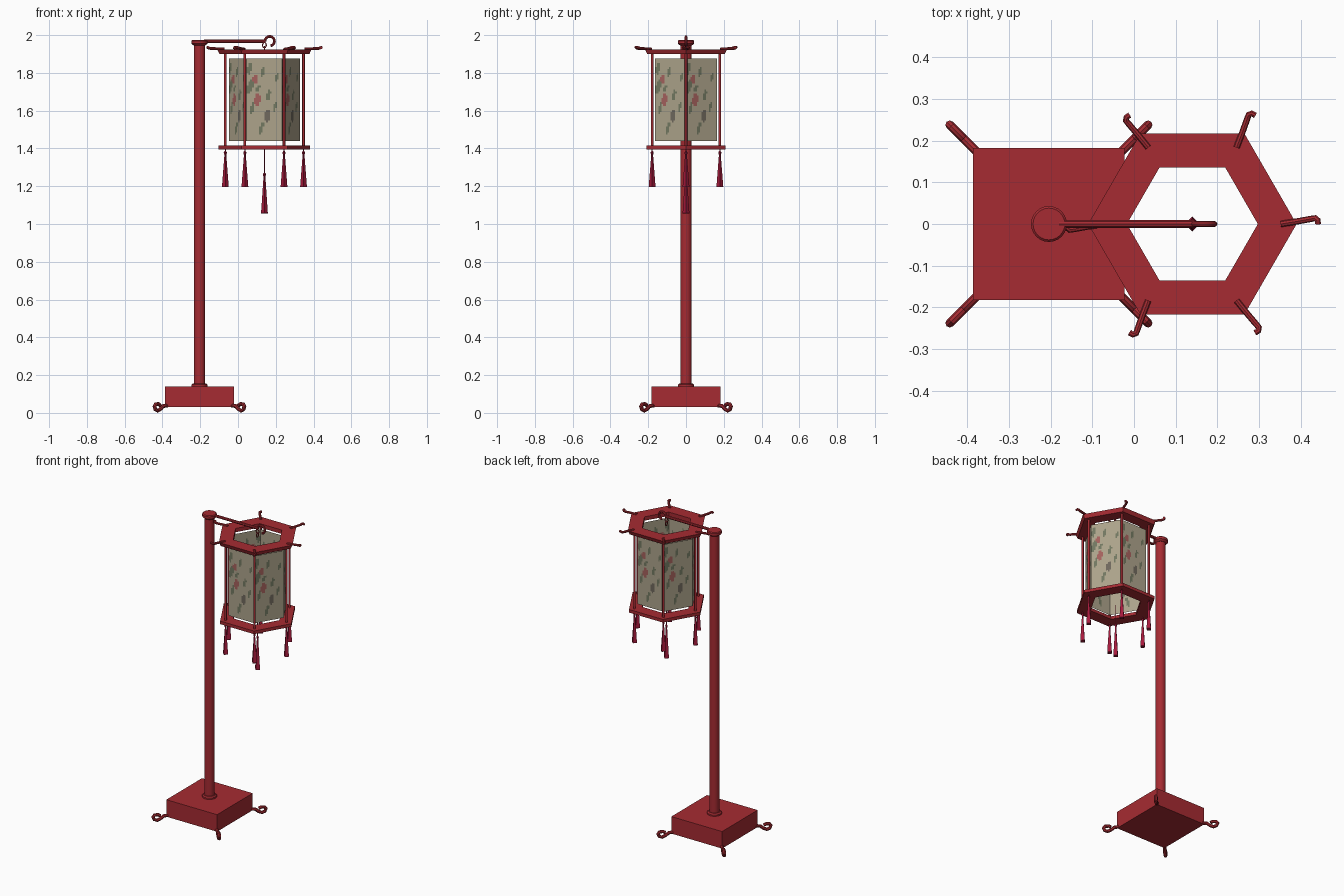
import bpy, bmesh, math
from mathutils import Matrix, Vector

cube = bpy.data.objects.get("Cube")
if cube:
    bpy.data.objects.remove(cube, do_unlink=True)

POLE_X, LAMP_X = -0.204, 0.14
PANEL_R, PANEL_LOW, PANEL_HIGH = 0.188, 1.44, 1.875


def material(name, r, g, b):
    m = bpy.data.materials.new(name)
    m.use_nodes = True
    m.diffuse_color = (r, g, b, 1)
    m.node_tree.nodes["Principled BSDF"].inputs["Base Color"].default_value = (r, g, b, 1)
    return m


red = material("red_lacquer", 0.38, 0.024, 0.032)
silk = material("tassel_silk", 0.38, 0.01, 0.045)
paper = material("paper", 0.42, 0.37, 0.26)
leaf = material("painted_leaf", 0.17, 0.19, 0.12)
petal = material("painted_petal", 0.38, 0.12, 0.11)
ink = material("painted_ink", 0.16, 0.14, 0.11)


def finish(bm, name, mats):
    bmesh.ops.recalc_face_normals(bm, faces=bm.faces)
    mesh = bpy.data.meshes.new(name)
    bm.to_mesh(mesh)
    bm.free()
    ob = bpy.data.objects.new(name, mesh)
    bpy.context.collection.objects.link(ob)
    for m in mats:
        mesh.materials.append(m)
    return ob


def smooth(ob):
    bpy.ops.object.select_all(action='DESELECT')
    ob.select_set(True)
    bpy.context.view_layer.objects.active = ob
    bpy.ops.object.shade_smooth_by_angle(angle=math.radians(40))


def lathe(name, profile, sides, x, y=0, mat=red, closed=False):
    """Turn (radius, z) points about a vertical axis; closed makes a hollow ring."""
    bm = bmesh.new()
    loops = []
    for r, z in profile:
        loops.append([bm.verts.new((x + r * math.cos(a), y + r * math.sin(a), z))
                      for a in (math.tau * i / sides for i in range(sides))])
    pairs = list(zip(loops, loops[1:]))
    if closed:
        pairs.append((loops[-1], loops[0]))
    else:
        bm.faces.new(loops[0])
        bm.faces.new(loops[-1])
    for low, high in pairs:
        for i in range(sides):
            j = (i + 1) % sides
            bm.faces.new((low[i], low[j], high[j], high[i]))
    ob = finish(bm, name, [mat])
    if sides > 6:
        smooth(ob)
    return ob


def tube(name, points, radius, cyclic=False):
    """Round rod along a path, converted to a mesh."""
    curve = bpy.data.curves.new(name, 'CURVE')
    curve.dimensions = '3D'
    curve.bevel_depth = radius
    curve.bevel_resolution = 2
    curve.use_fill_caps = True
    spline = curve.splines.new('POLY')
    spline.points.add(len(points) - 1)
    for p, co in zip(spline.points, points):
        p.co = (*co, 1)
    spline.use_cyclic_u = cyclic
    curve.materials.append(red)
    ob = bpy.data.objects.new(name, curve)
    bpy.context.collection.objects.link(ob)
    bpy.ops.object.select_all(action='DESELECT')
    ob.select_set(True)
    bpy.context.view_layer.objects.active = ob
    bpy.ops.object.convert(target='MESH')
    smooth(bpy.context.object)


def around(angle, x, y, z, cx):
    p = Matrix.Rotation(angle, 3, 'Z') @ Vector((x, y, z))
    return p + Vector((cx, 0, 0))


# Base block
bm = bmesh.new()
bmesh.ops.create_cube(bm, size=1, matrix=Matrix.Translation((POLE_X, 0, 0.085))
                      @ Matrix.Diagonal((0.363, 0.364, 0.11, 1)))
finish(bm, "base", [red])

# Curled feet on the base corners
corner = 0.182 * math.sqrt(2)
foot = [(-0.02, 0.04), (0.015, 0.036), (0.035, 0.02), (0.055, 0.011), (0.072, 0.018),
        (0.079, 0.034), (0.07, 0.046), (0.05, 0.047), (0.036, 0.04)]
for i in range(4):
    a = math.radians(45 + 90 * i)
    tube(f"foot_{i + 1}", [around(a, corner + d, 0, z, POLE_X) for d, z in foot], 0.0105)

# Pole with collar and cap
lathe("pole", [(0.03, 0.14), (0.03, 1.955)], 24, POLE_X)
lathe("pole_collar", [(0.043, 0.14), (0.043, 0.149), (0.036, 0.156)], 24, POLE_X)
lathe("pole_cap", [(0.031, 1.945), (0.043, 1.955), (0.043, 1.97), (0.038, 1.975)], 24, POLE_X)

# Arm, its curled end and the hanging links
tube("arm", [(-0.18, 0, 1.968), (0.145, 0, 1.968)], 0.009)
curl = [math.radians(180 - 20 * i) for i in range(14)]
tube("arm_hook", [(0.168 + 0.025 * math.cos(a), 0, 1.968 + 0.025 * math.sin(a))
                  for a in curl], 0.007)
for i, z in enumerate((1.947, 1.925)):
    turn = i * math.pi / 2
    link = [math.tau * k / 12 for k in range(12)]
    tube(f"hanging_link_{i + 1}",
         [around(turn, 0.01 * math.cos(a), 0, z + 0.014 * math.sin(a), LAMP_X) for a in link],
         0.003, True)

# Hexagonal lantern frames
lathe("top_frame", [(0.157, 1.9), (0.238, 1.9), (0.25, 1.925), (0.157, 1.925)],
      6, LAMP_X, closed=True)
lathe("bottom_frame", [(0.157, 1.395), (0.242, 1.395), (0.242, 1.415), (0.157, 1.415)],
      6, LAMP_X, closed=True)


def tassel(name, x, y, top, cone_top, bottom):
    lathe(name, [(0.003, top), (0.003, cone_top + 0.022), (0.009, cone_top + 0.014),
                 (0.005, cone_top), (0.018, bottom), (0.015, bottom - 0.002)],
          4, x, y, silk)


# Posts, rim hooks and tassels at the six corners
rim_hook = [(0.212, 0, 1.926), (0.25, 0.006, 1.928), (0.283, 0.012, 1.929),
            (0.295, 0.014, 1.932), (0.301, 0.009, 1.935), (0.301, 0.0, 1.934)]
for i in range(6):
    a = math.tau * i / 6
    post = around(a, 0.207, 0, 0, LAMP_X)
    lathe(f"post_{i + 1}", [(0.007, 1.41), (0.007, 1.905)], 10, post.x, post.y)
    tube(f"rim_hook_{i + 1}", [around(a, *p, LAMP_X) for p in rim_hook], 0.0075)
    tassel(f"tassel_{i + 1}", post.x, post.y, 1.396, 1.365, 1.197)
tassel("center_tassel", LAMP_X, 0, 1.4, 1.25, 1.057)

# Painted marks as (u, v, half width, half height, slant, material slot)
marks = [(0.08, 0.88, 0.07, 0.07, 0.3, 1), (0.1, 0.66, 0.08, 0.09, 0.4, 1),
         (0.24, 0.75, 0.08, 0.06, 0.2, 2), (0.3, 0.5, 0.09, 0.07, 0.2, 2),
         (0.32, 0.64, 0.05, 0.05, 0.5, 1), (0.16, 0.4, 0.05, 0.07, 0.4, 1),
         (0.46, 0.84, 0.05, 0.06, 0.3, 1), (0.62, 0.56, 0.05, 0.06, 0.4, 1),
         (0.58, 0.3, 0.09, 0.07, 0.1, 3), (0.42, 0.16, 0.05, 0.08, 0.4, 1),
         (0.8, 0.42, 0.04, 0.06, 0.3, 1), (0.86, 0.78, 0.05, 0.05, 0.3, 1)]


def painted_slot(u, v):
    for cu, cv, w, h, slant, slot in marks:
        du = u - cu - slant * (v - cv)
        if (du / w) ** 2 + ((v - cv) / h) ** 2 < 1:
            return slot
    return 0


# Six paper panels, coloured on both sides
COLS, ROWS = 20, 40
for i in range(6):
    p, q = (around(math.tau * k / 6, PANEL_R, 0, 0, LAMP_X) for k in (i, i + 1))
    bm = bmesh.new()
    grid = [[bm.verts.new(p.lerp(q, c / COLS)
                          + Vector((0, 0, PANEL_LOW + (PANEL_HIGH - PANEL_LOW) * r / ROWS)))
             for c in range(COLS + 1)] for r in range(ROWS + 1)]
    for r in range(ROWS):
        for c in range(COLS):
            face = bm.faces.new((grid[r][c], grid[r][c + 1], grid[r + 1][c + 1], grid[r + 1][c]))
            face.material_index = painted_slot((c + 0.5) / COLS, (r + 0.5) / ROWS)
    finish(bm, f"paper_panel_{i + 1}", [paper, leaf, petal, ink])
